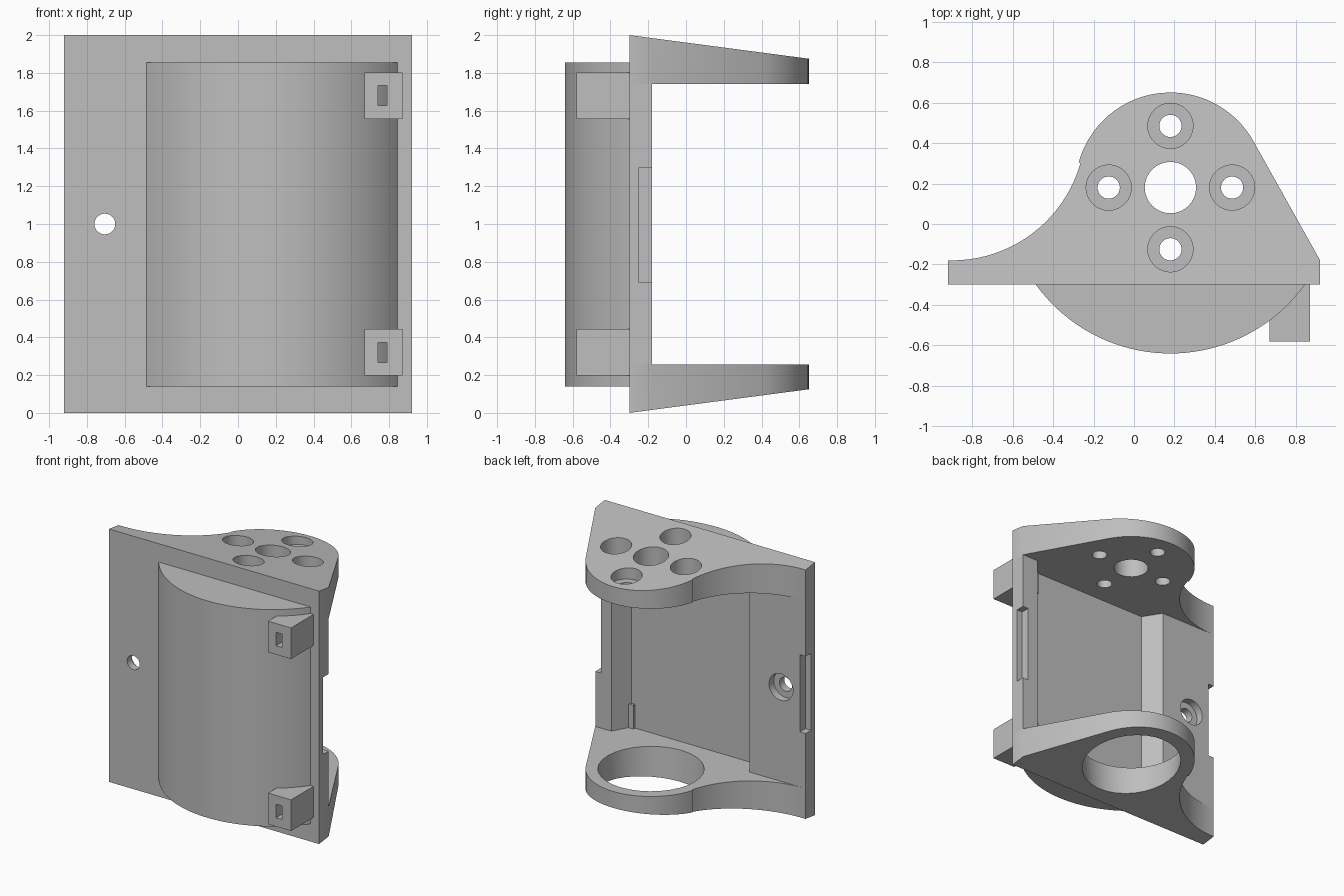
import bpy, bmesh, math
from mathutils import Matrix

cube = bpy.data.objects.get("Cube")
if cube:
    bpy.data.objects.remove(cube, do_unlink=True)

grey = bpy.data.materials.new("plain grey")
grey.use_nodes = True
COLOUR = (0.52, 0.52, 0.52, 1)
grey.diffuse_color = COLOUR
grey.node_tree.nodes["Principled BSDF"].inputs["Base Color"].default_value = COLOUR

CX = CY = 0.18               # axis of the mounting pattern
BACK, FRONT = -0.18, -0.30   # plate faces
LOW, HIGH = 0.255, 1.74      # inner faces of the flanges


def add_object(name, bm):
    bmesh.ops.recalc_face_normals(bm, faces=bm.faces)
    mesh = bpy.data.meshes.new(name)
    bm.to_mesh(mesh)
    bm.free()
    mesh.materials.append(grey)
    obj = bpy.data.objects.new(name, mesh)
    bpy.context.scene.collection.objects.link(obj)
    return obj


def prism(name, outline, z0, z1, reshape=None):
    """Extrude an xy outline upwards, optionally remapping its points."""
    bm = bmesh.new()
    face = bm.faces.new([bm.verts.new((x, y, z0)) for x, y in outline])
    ext = bmesh.ops.extrude_face_region(bm, geom=[face])["geom"]
    for v in ext:
        if isinstance(v, bmesh.types.BMVert):
            v.co.z = z1
    if reshape:
        for v in bm.verts:
            v.co.z = reshape(v.co)
    return add_object(name, bm)


def box(name, x0, x1, y0, y1, z0, z1):
    return prism(name, [(x0, y0), (x1, y0), (x1, y1), (x0, y1)], z0, z1)


def cylinder(name, centre, radius, depth, axis="Z", top_radius=None):
    bm = bmesh.new()
    turn = Matrix.Rotation(math.pi / 2, 4, "X") if axis == "Y" else Matrix()
    bmesh.ops.create_cone(bm, cap_ends=True, segments=32, radius1=radius,
                          radius2=top_radius or radius, depth=depth,
                          matrix=Matrix.Translation(centre) @ turn)
    return add_object(name, bm)


def arc(cx, cy, r, a0, a1, n):
    return [(cx + r * math.cos(math.radians(a0 + (a1 - a0) * i / n)),
             cy + r * math.sin(math.radians(a0 + (a1 - a0) * i / n)))
            for i in range(n + 1)]


def cut(obj, cutters):
    """Subtract the cutters, bake the result and discard them."""
    for c in cutters:
        c.hide_render = True
        mod = obj.modifiers.new("cut", "BOOLEAN")
        mod.operation, mod.solver, mod.object = "DIFFERENCE", "EXACT", c
    deps = bpy.context.evaluated_depsgraph_get()
    baked = bpy.data.meshes.new_from_object(obj.evaluated_get(deps))
    obj.modifiers.clear()
    obj.data = baked
    for c in cutters:
        bpy.data.objects.remove(c, do_unlink=True)


def recess(z0, z1):
    """Trapezoid pocket behind the bulge."""
    return prism("recess_cutter", [(-0.43, BACK), (-0.34, -0.32), (0.70, -0.32), (0.78, BACK),
                                   (0.78, -0.1), (-0.43, -0.1)], z0, z1)


# Back plate with pocket, cable hole and side notches
plate = box("back_plate", -0.92, 0.92, FRONT, BACK, LOW, HIGH)
cut(plate, [
    recess(LOW - 0.1, HIGH + 0.1),
    cylinder("hole_cutter", (-0.705, -0.24, 1), 0.055, 0.4, "Y"),
    cylinder("bore_cutter", (-0.705, BACK, 1), 0.105, 0.12, "Y"),
    box("notch_cutter", -1, -0.87, -0.25, -0.1, 0.69, 1.3),
    box("notch_cutter", 0.87, 1, -0.25, -0.1, 0.69, 1.3),
])

# Curved front bulge
R = 0.82
half = math.degrees(math.acos((CY - FRONT) / R))
bulge = prism("front_bulge", arc(CX, CY, R, 270 - half, 270 + half, 40), 0.14, 1.855)
cut(bulge, [recess(LOW, HIGH)])

# Flange outline: plate edge, straight flank, round nose, concave flank
outline = [(-0.92, FRONT), (0.92, FRONT), (0.92, BACK)]
outline += arc(CX, CY, 0.47, 28, 164.5, 28)
outline += arc(-0.9, 0.48, 0.66, -16, -90, 20) + [(-0.92, BACK)]


def slope(y):
    return 0.125 * (y - FRONT) / 0.95


top = prism("top_flange", outline, HIGH, 2,
            lambda p: 2 - slope(p.y) if p.z > 1.9 else p.z)
bottom = prism("bottom_flange", outline, 0, LOW,
               lambda p: slope(p.y) if p.z < 0.1 else p.z)

# Central hole and four counterbored screw holes
cutters = [cylinder("centre_cutter", (CX, CY, 1.85), 0.127, 0.6)]
for dx, dy in ((0.305, 0), (-0.305, 0), (0, 0.305), (0, -0.305)):
    cutters.append(cylinder("screw_cutter", (CX + dx, CY + dy, 1.85), 0.055, 0.6))
    cutters.append(cylinder("bore_cutter", (CX + dx, CY + dy, 1.97), 0.112, 0.3))
cut(top, cutters)

# Large slightly tapered opening underneath
cut(bottom, [cylinder("opening_cutter", (CX, CY, 0.15), 0.355, 0.4, top_radius=0.39)])

# Slotted tabs
tabs = []
for name, z in (("lower_tab", 0.32), ("upper_tab", 1.68)):
    tab = box(name, 0.67, 0.87, -0.58, FRONT, z - 0.123, z + 0.123)
    cut(tab, [box("slot_cutter", 0.74, 0.79, -0.7, -0.34, z - 0.053, z + 0.053)])
    tabs.append(tab)

# Smooth curves, keep edges sharp
bpy.ops.object.select_all(action="DESELECT")
for obj in [plate, bulge, top, bottom] + tabs:
    obj.select_set(True)
bpy.context.view_layer.objects.active = plate
bpy.ops.object.shade_smooth_by_angle(angle=math.radians(30))
